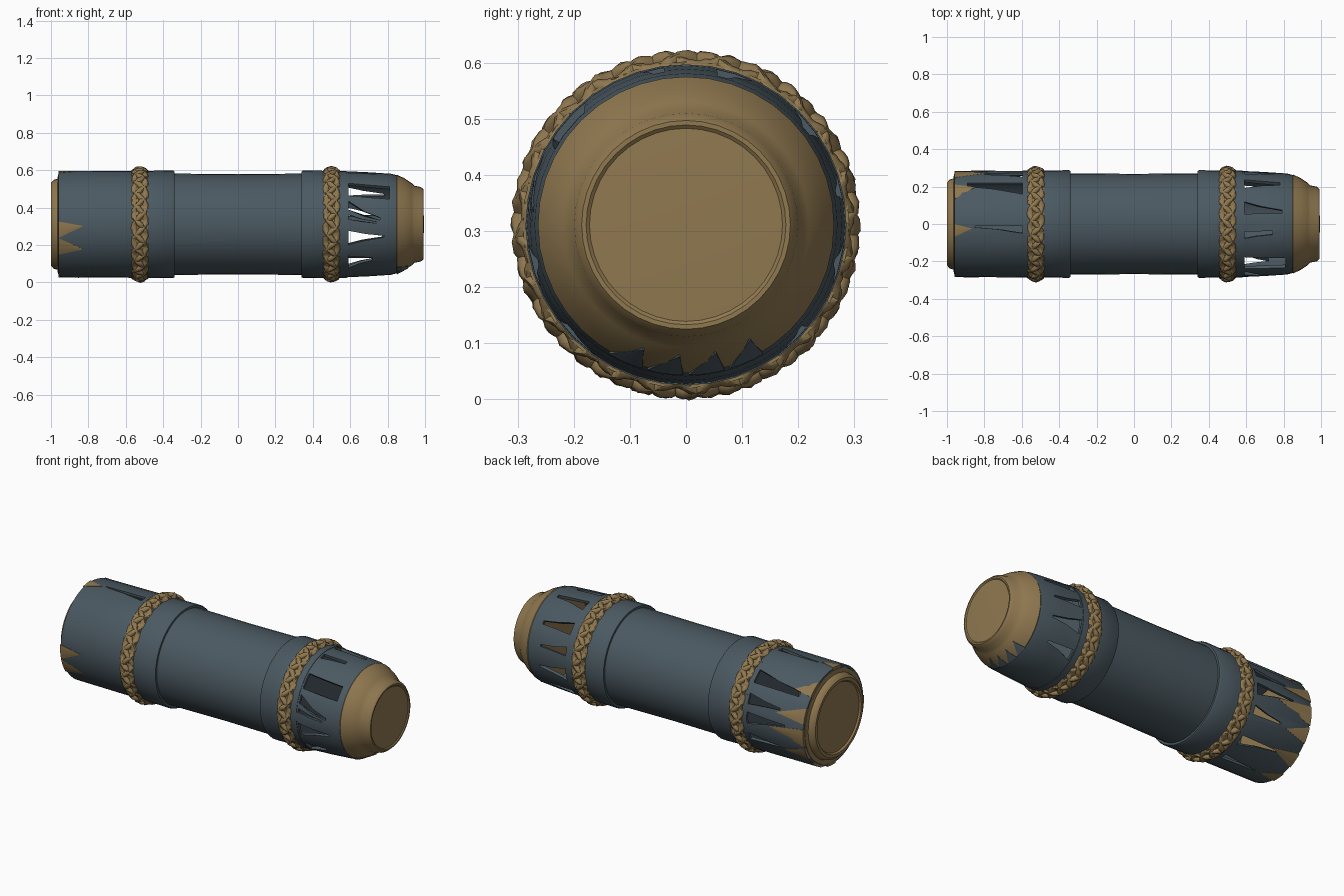
import bpy, bmesh, random
from math import sin, cos, pi, radians

if "Cube" in bpy.data.objects:
    bpy.data.objects.remove(bpy.data.objects["Cube"])

random.seed(4)
ZC = 0.311
SEG = 40

def material(name, col):
    m = bpy.data.materials.new(name)
    m.diffuse_color = (*col, 1)
    m.use_nodes = True
    m.node_tree.nodes["Principled BSDF"].inputs["Base Color"].default_value = m.diffuse_color
    return m

TEAL = material("dark_teal", (0.07, 0.10, 0.12))
BROWN = material("bronze", (0.28, 0.19, 0.08))

def pt(x, r, a):
    return (x, r * cos(a), ZC + r * sin(a))

def finish(bm, name, mat):
    bmesh.ops.remove_doubles(bm, verts=bm.verts, dist=1e-5)
    bmesh.ops.recalc_face_normals(bm, faces=bm.faces)
    me = bpy.data.meshes.new(name)
    bm.to_mesh(me)
    bm.free()
    ob = bpy.data.objects.new(name, me)
    bpy.context.collection.objects.link(ob)
    me.materials.append(mat)
    return ob

def smooth(ob, angle=35):
    bpy.ops.object.select_all(action='DESELECT')
    ob.select_set(True)
    bpy.context.view_layer.objects.active = ob
    bpy.ops.object.shade_smooth_by_angle(angle=radians(angle))

def lathe(name, profile, mat, closed=False):
    """Revolve (x, radius) points about the long axis."""
    bm = bmesh.new()
    rings = []
    for x, r in profile:
        if r == 0:
            rings.append([bm.verts.new((x, 0, ZC))] * SEG)
        else:
            rings.append([bm.verts.new(pt(x, r, 2 * pi * i / SEG)) for i in range(SEG)])
    pairs = list(zip(rings, rings[1:]))
    if closed:
        pairs.append((rings[-1], rings[0]))
    for A, B in pairs:
        for i in range(SEG):
            j = (i + 1) % SEG
            f = list(dict.fromkeys([A[i], A[j], B[j], B[i]]))
            if len(f) > 2:
                bm.faces.new(f)
    return finish(bm, name, mat)

def wedge(bm, x0, x1, a0, h0, a1, h1, base_r, tip_r, n=6):
    """Curved tapering tooth: base angle a0 +- h0 at x0, tip a1 +- h1 at x1 (degrees)."""
    rows = []
    for x, a, h, radii in ((x0, a0, h0, base_r), (x1, a1, h1, tip_r)):
        for r in radii:
            rows.append([bm.verts.new(pt(x, r, radians(a - h + 2 * h * i / n))) for i in range(n + 1)])
    bi, bo, ti, to = rows
    for A, B in ((bi, bo), (bo, to), (to, ti), (ti, bi)):
        for i in range(n):
            bm.faces.new((A[i], A[i + 1], B[i + 1], B[i]))
    for i in (0, n):
        bm.faces.new((bi[i], bo[i], to[i], ti[i]))

def cut_slots(shell, slots):
    bm = bmesh.new()
    for s in slots:
        wedge(bm, *s, (0.2, 0.36), (0.2, 0.36))
    cutter = finish(bm, "slot_cutter", TEAL)
    cutter.hide_render = True
    m = shell.modifiers.new("slots", 'BOOLEAN')
    m.operation = 'DIFFERENCE'
    m.solver = 'EXACT'
    m.object = cutter
    bpy.context.view_layer.objects.active = shell
    bpy.ops.object.modifier_apply(modifier=m.name)
    bpy.data.objects.remove(cutter)

def teeth(name, specs, base_r, tip_r, mat):
    bm = bmesh.new()
    for s in specs:
        wedge(bm, *s, base_r, tip_r)
    smooth(finish(bm, name, mat), 30)

# Central tube and the two sleeves
smooth(lathe("main_tube", [(-0.56, 0), (-0.56, 0.265), (-0.35, 0.271), (0, 0.268),
                           (0.35, 0.271), (0.56, 0.265), (0.56, 0)], TEAL))
for side, s in (("left", -1), ("right", 1)):
    smooth(lathe(side + "_sleeve", [(s * 0.34, 0.262), (s * 0.34, 0.283), (s * 0.348, 0.288),
                                    (s * 0.46, 0.286), (s * 0.58, 0.286), (s * 0.58, 0.262)],
                 TEAL, closed=True))

# Slotted end shells
left_shell = lathe("left_slotted_shell", [(-0.57, 0.286), (-0.95, 0.283), (-0.96, 0.278),
                                          (-0.96, 0.268), (-0.57, 0.272)], TEAL, closed=True)
cut_slots(left_shell, [
    (-0.595, -0.89, 48, 8, 42, 3), (-0.595, -0.85, 96, 4, 93, 0.6),
    (-0.595, -0.80, 22, 6, 20, 1), (-0.595, -0.84, 0, 7, 3, 1),
    (-0.595, -0.78, -24, 5, -27, 1), (-0.595, -0.85, -60, 6, -56, 0.8),
    (-0.595, -0.82, -88, 4, -90, 0.6)])
smooth(left_shell)

right_shell = lathe("right_slotted_shell", [(0.57, 0.284), (0.70, 0.278), (0.82, 0.270), (0.855, 0.260),
                                            (0.855, 0.248), (0.57, 0.270)], TEAL, closed=True)
cut_slots(right_shell, [
    (0.59, 0.81, 138, 9, 141, 9), (0.59, 0.76, 159, 5, 174, 1.5),
    (0.59, 0.74, 172, 2.5, 178, 0.7), (0.59, 0.78, 195, 8, 194, 1),
    (0.59, 0.72, 226, 9, 222, 2), (0.59, 0.79, 72, 7, 76, 2),
    (0.59, 0.74, 102, 4, 100, 2), (0.59, 0.78, 40, 7, 38, 2),
    (0.59, 0.77, -14, 8, -14, 1), (0.59, 0.75, -46, 6, -42, 1), (0.59, 0.76, 14, 5, 12, 1)])
smooth(right_shell)

# Bronze end caps
smooth(lathe("left_end_cap", [(-0.94, 0), (-0.94, 0.267), (-0.962, 0.267), (-0.966, 0.243),
                              (-0.985, 0.238), (-0.999, 0.222), (-0.999, 0.205),
                              (-0.989, 0.198), (-0.992, 0)], BROWN))
smooth(lathe("right_end_cap", [(0.82, 0), (0.82, 0.250), (0.851, 0.264), (0.89, 0.246), (0.93, 0.219),
                               (0.943, 0.206), (0.978, 0.199), (0.993, 0.186),
                               (0.993, 0.178), (0.988, 0.172), (0.995, 0)], BROWN))

# Jagged bronze teeth over the teal shells
teeth("left_bronze_teeth",
      [(-0.961, -0.83, 186, 9, 182, 0.3), (-0.961, -0.83, 205, 10, 208, 0.3),
       (-0.961, -0.87, 97, 7, 95, 0.3), (-0.961, -0.85, 52, 10, 46, 0.3),
       (-0.961, -0.78, 20, 9, 16, 0.3), (-0.961, -0.74, -6, 11, -2, 0.3),
       (-0.961, -0.82, -28, 9, -30, 0.3), (-0.961, -0.80, -58, 9, -54, 0.3),
       (-0.961, -0.85, -86, 8, -90, 0.3)],
      (0.270, 0.284), (0.272, 0.286), BROWN)
teeth("right_teal_teeth",
      [(0.85, 0.91, 270 + a, 7, 270 + a + 5, 0.3) for a in (-24, -8, 8, 24)],
      (0.25, 0.268), (0.222, 0.236), TEAL)

# Braided cord bands: three interlacing strands over a thin core
def braid(name, x0):
    smooth(lathe(name + "_core", [(x0 - 0.04, 0.27), (x0 - 0.04, 0.291), (x0 + 0.04, 0.291),
                                  (x0 + 0.04, 0.27)], BROWN, closed=True))
    n, steps, sides = 8, 190, 8
    bm = bmesh.new()
    for k in range(3):
        rings = []
        for i in range(steps):
            a = 2 * pi * i / steps
            p = n * a + 2 * pi * k / 3
            cx = x0 + 0.030 * sin(p)
            cr = 0.287 + 0.009 * cos(2 * p) + random.uniform(-0.0015, 0.0015)
            w = 0.019 + random.uniform(-0.002, 0.002)
            rings.append([bm.verts.new(pt(cx + w * cos(2 * pi * j / sides),
                                          cr + 0.8 * w * sin(2 * pi * j / sides), a))
                          for j in range(sides)])
        for i in range(steps):
            A, B = rings[i], rings[(i + 1) % steps]
            for j in range(sides):
                m = (j + 1) % sides
                bm.faces.new((A[j], A[m], B[m], B[j]))
    smooth(finish(bm, name, BROWN), 50)

braid("left_braided_band", -0.525)
braid("right_braided_band", 0.50)
